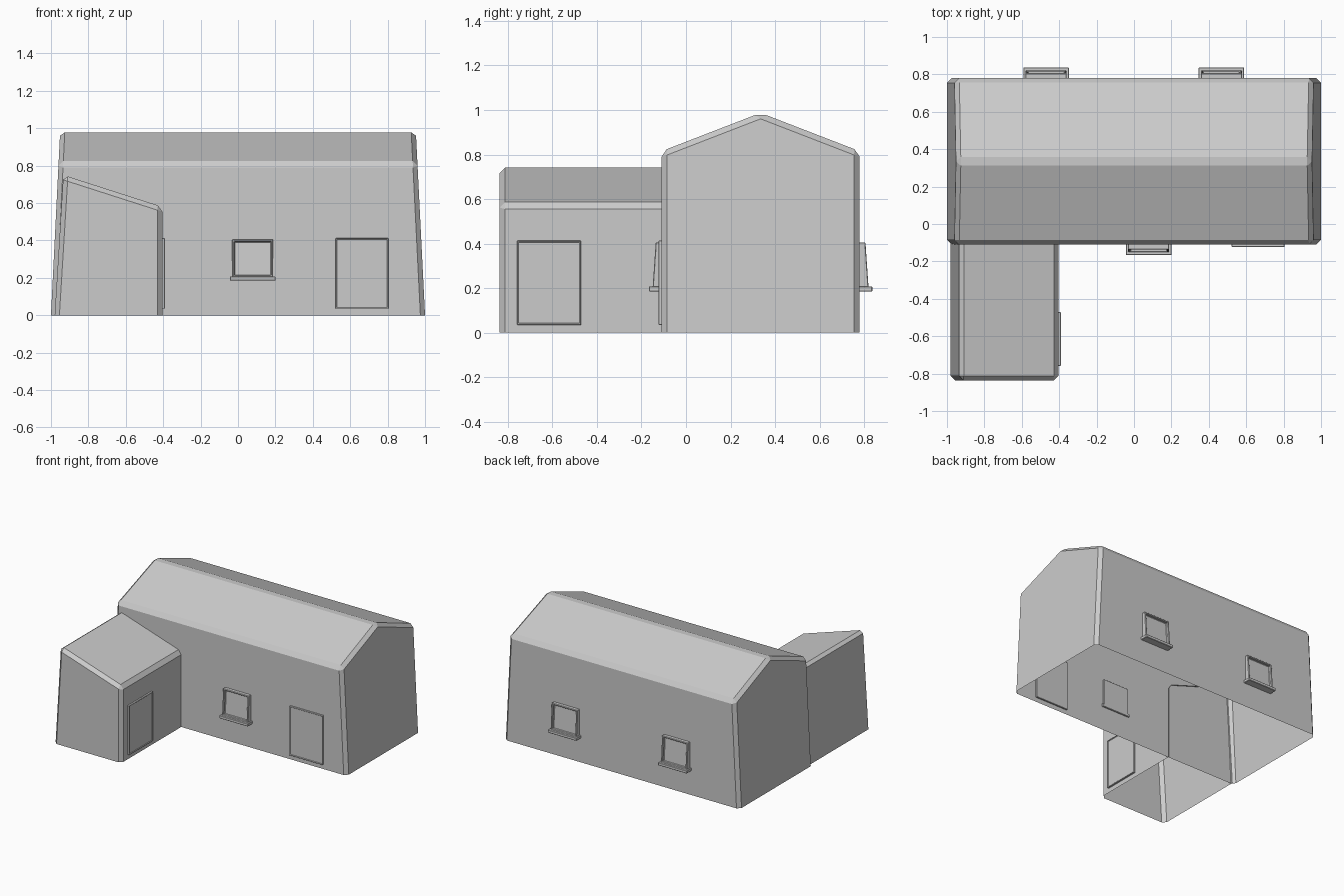
import bpy, bmesh, math
from mathutils import Matrix, Vector

if "Cube" in bpy.data.objects:
    bpy.data.objects.remove(bpy.data.objects["Cube"])


def finish(name, bm, bevel):
    bmesh.ops.recalc_face_normals(bm, faces=bm.faces)
    mesh = bpy.data.meshes.new(name)
    bm.to_mesh(mesh)
    bm.free()
    ob = bpy.data.objects.new(name, mesh)
    bpy.context.collection.objects.link(ob)
    mod = ob.modifiers.new("chamfer", 'BEVEL')
    mod.width = bevel
    mod.segments = 1
    mod.limit_method = 'ANGLE'
    mod.angle_limit = math.radians(15)
    return ob


def shell(name, start, end, open_ends=()):
    """Walls and roof between two matching end profiles, with no floor."""
    bm = bmesh.new()
    rings = [[bm.verts.new(p) for p in ring] for ring in (start, end)]
    a, b = rings
    for i in range(len(a) - 1):
        bm.faces.new((a[i], a[i + 1], b[i + 1], b[i]))
    for i, ring in enumerate(rings):
        if i not in open_ends:
            bm.faces.new(ring)
    return finish(name, bm, 0.025)


def block(name, place, u, out, z, lean=0.0, rim=0.0, recess=0.0, bevel=0.003):
    """Box on a wall: u across, out away from the wall, optional recessed panel."""
    bm = bmesh.new()
    bmesh.ops.create_cube(bm, size=1)
    for v in bm.verts:
        top = v.co.z > 0
        front = v.co.y > 0
        v.co = Vector((u[v.co.x > 0], out[front] - (lean if top and front else 0), z[top]))
    if rim:
        bm.normal_update()
        face = max(bm.faces, key=lambda f: f.calc_center_median().y)
        bmesh.ops.inset_region(bm, faces=[face], thickness=rim)
        # step inside the rim, then push the panel back
        panel = bmesh.ops.extrude_discrete_faces(bm, faces=[face])["faces"][0]
        for v in panel.verts:
            v.co.y -= recess
    bm.transform(place)
    return finish(name, bm, bevel)


# Main hall: gabled, with end walls leaning inward
section = [(-0.11, 0), (-0.11, 0.815), (0.335, 0.987), (0.78, 0.815), (0.78, 0)]
shell("main_hall",
      [(-1 + 0.05 * z, y, z) for y, z in section],
      [(1 - 0.05 * z, y, z) for y, z in section])

# Side wing with a single sloping roof, open where it meets the hall
section = [(-0.98, 0), (-0.934, 0.75), (-0.405, 0.58), (-0.405, 0)]
shell("side_wing",
      [(x, -0.837, z) for x, z in section],
      [(x, -0.10, z) for x, z in section], open_ends=(1,))


def wall(x, y, degrees):
    return Matrix.Translation((x, y, 0)) @ Matrix.Rotation(math.radians(degrees), 4, 'Z')


# Windows: one on the front wall, two on the back
for label, place in (("front", wall(0.078, -0.11, 180)),
                     ("back_left", wall(-0.47, 0.78, 0)),
                     ("back_right", wall(0.467, 0.78, 0))):
    block("window_" + label, place, (-0.11, 0.11), (-0.01, 0.04), (0.20, 0.405),
          lean=0.014, rim=0.017, recess=0.02)
    block("sill_" + label, place, (-0.122, 0.122), (-0.01, 0.057), (0.185, 0.208))

# Doors: hall front and wing side
block("door_front", wall(0.663, -0.11, 180), (-0.141, 0.141), (-0.012, 0.013),
      (0.035, 0.413), rim=0.008, recess=0.005, bevel=0.002)
block("door_wing", wall(-0.405, -0.615, -90), (-0.144, 0.144), (-0.012, 0.014),
      (0.035, 0.413), rim=0.008, recess=0.005, bevel=0.002)
